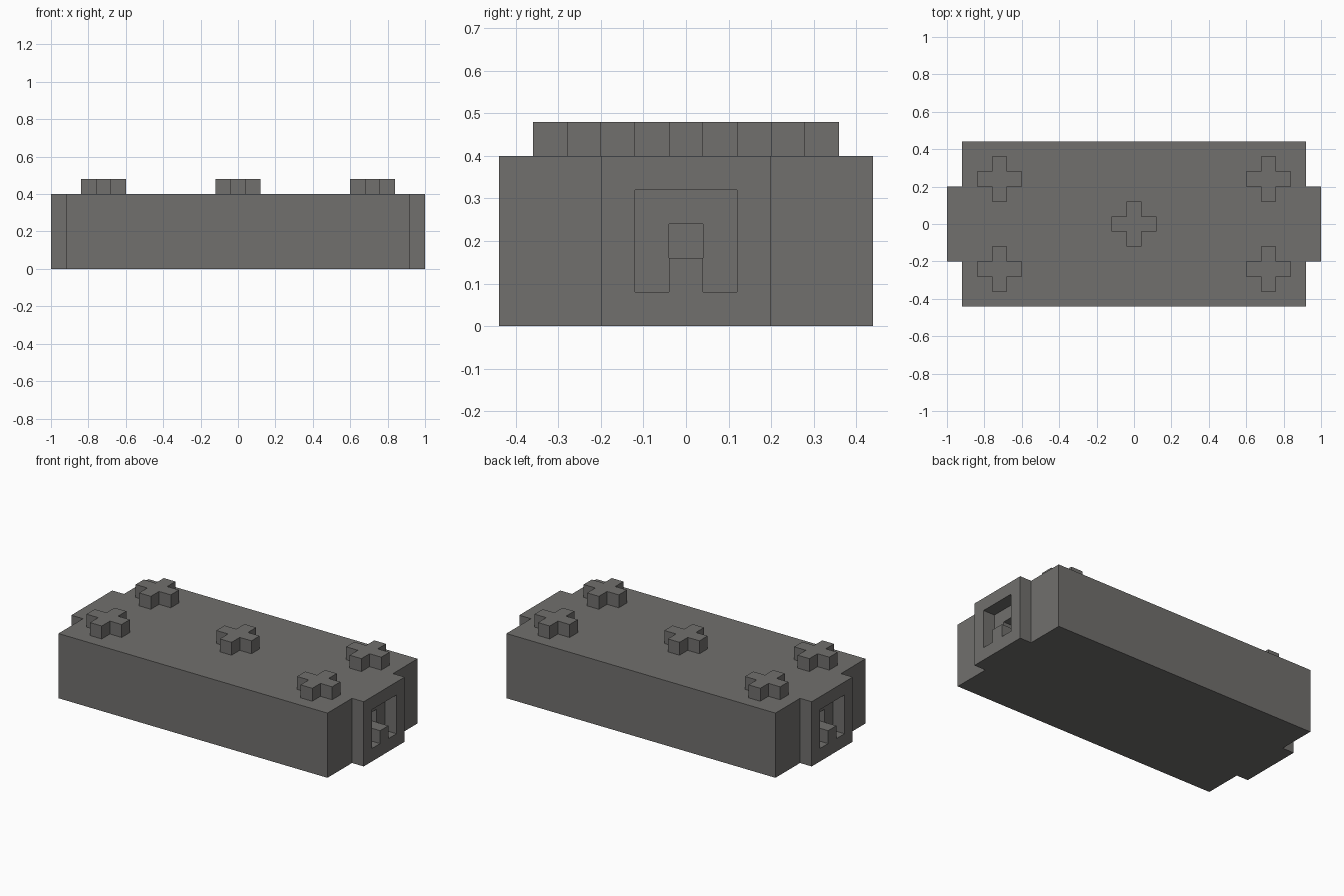
import bpy, bmesh
from mathutils import Vector

if "Cube" in bpy.data.objects:
    bpy.data.objects.remove(bpy.data.objects["Cube"], do_unlink=True)

U = 0.08  # base module of the design

grey = bpy.data.materials.new("warm_grey")
grey.use_nodes = True
colour = (0.165, 0.161, 0.154, 1)
grey.diffuse_color = colour
grey.node_tree.nodes["Principled BSDF"].inputs["Base Color"].default_value = colour


def prism(name, outline, z0, z1):
    """Extrude an xy outline from z0 to z1."""
    bm = bmesh.new()
    face = bm.faces.new([bm.verts.new((x, y, z0)) for x, y in outline])
    top = bmesh.ops.extrude_face_region(bm, geom=[face])["geom"]
    bmesh.ops.translate(bm, vec=Vector((0, 0, z1 - z0)),
                        verts=[v for v in top if isinstance(v, bmesh.types.BMVert)])
    bmesh.ops.recalc_face_normals(bm, faces=bm.faces)
    mesh = bpy.data.meshes.new(name)
    bm.to_mesh(mesh)
    bm.free()
    mesh.materials.append(grey)
    obj = bpy.data.objects.new(name, mesh)
    bpy.context.collection.objects.link(obj)
    return obj


def box(name, x0, x1, half_y, z0, z1):
    return prism(name, [(x0, -half_y), (x1, -half_y), (x1, half_y), (x0, half_y)], z0, z1)


def cross(outer_x, inner_x, outer_y, inner_y, cx=0, cy=0):
    """Twelve-sided plus outline."""
    quarter = [(outer_x, inner_y), (inner_x, inner_y), (inner_x, outer_y)]
    pts = quarter + [(-x, y) for x, y in reversed(quarter)]
    pts += [(-x, -y) for x, y in pts]
    return [(cx + x, cy + y) for x, y in pts]


# Body with a full-height tab on each end
body = prism("body", cross(1.0, 0.92, 0.44, 0.2), 0, 5 * U)

# Socket in each end: wide recess, deeper square hole, and a post on the floor
for side, s in (("left", 1), ("right", -1)):
    for part, depth, half_y, z0, z1 in (("recess", 0.92, 1.5 * U, U, 4 * U),
                                        ("hole", 0.84, 0.5 * U, 2 * U, 3 * U)):
        cutter = box(f"{side}_{part}_cutter", *sorted((s * depth, s * 1.1)), half_y, z0, z1)
        cutter.hide_render = True
        cutter.hide_set(True)
        mod = body.modifiers.new(f"{side}_{part}", "BOOLEAN")
        mod.operation = "DIFFERENCE"
        mod.solver = "EXACT"
        mod.object = cutter
    box(f"{side}_socket_post", *sorted((s * 0.92, s * 1.0)), 0.5 * U, U, 2 * U)

# Bake the cuts and drop the cutters
bpy.context.view_layer.update()
graph = bpy.context.evaluated_depsgraph_get()
cut_mesh = bpy.data.meshes.new_from_object(body.evaluated_get(graph))
body.modifiers.clear()
body.data = cut_mesh
for obj in list(bpy.data.objects):
    if obj.name.endswith("_cutter"):
        bpy.data.objects.remove(obj, do_unlink=True)

# Plus-shaped studs: one in the middle, one near each corner
studs = {"centre_stud": (0, 0)}
for side, sx in (("left", 1), ("right", -1)):
    for end, sy in (("front", -1), ("back", 1)):
        studs[f"{end}_{side}_stud"] = (sx * 9 * U, sy * 3 * U)
for name, (x, y) in studs.items():
    prism(name, cross(1.5 * U, 0.5 * U, 1.5 * U, 0.5 * U, x, y), 5 * U, 6 * U)
